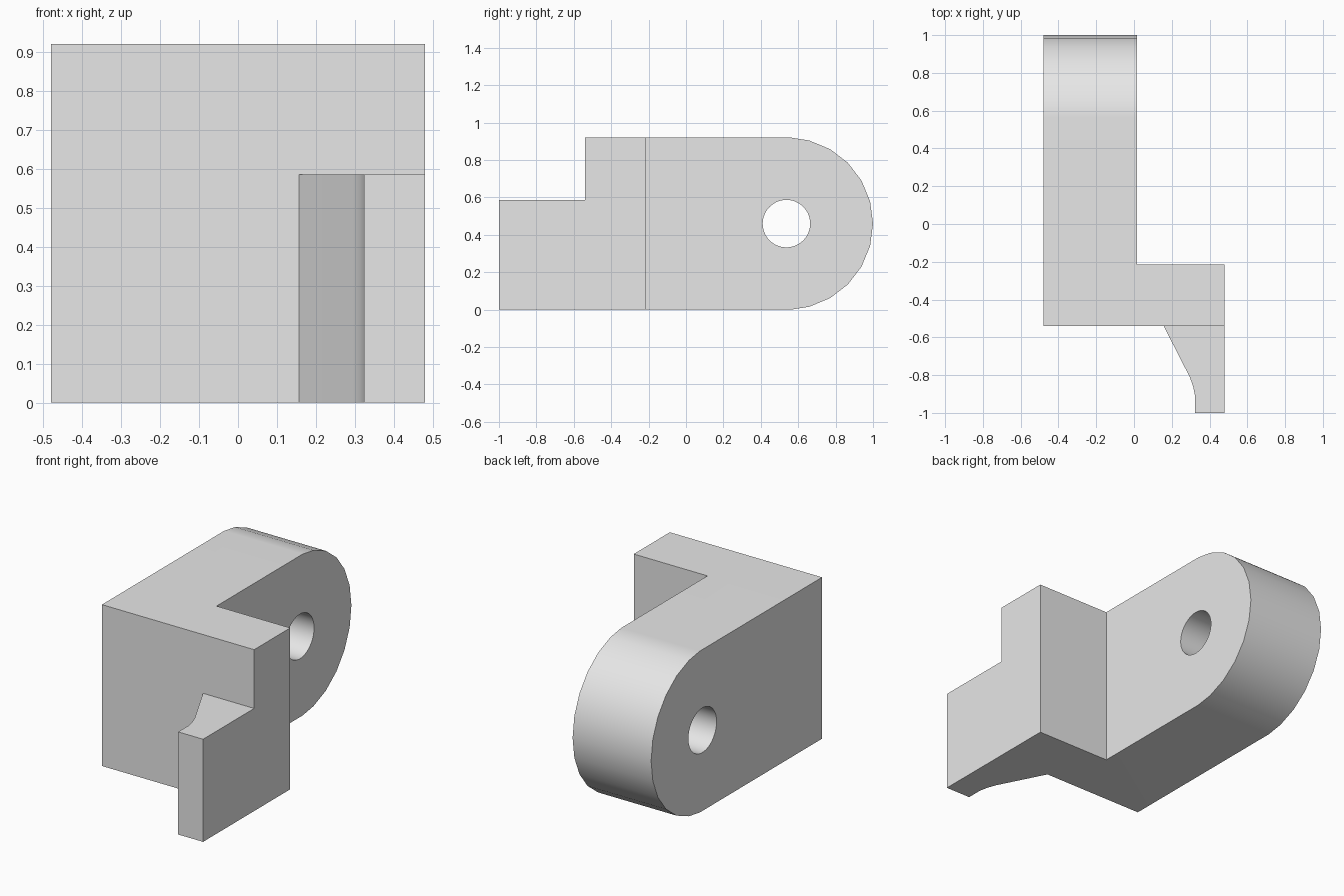
import bpy, bmesh
from math import sin, cos, pi
from mathutils import Vector

cube = bpy.data.objects.get("Cube")
if cube:
    bpy.data.objects.remove(cube, do_unlink=True)


def prism(name, outline, place, sweep):
    """Extrude a closed 2D outline; place maps its points into space."""
    bm = bmesh.new()
    face = bm.faces.new([bm.verts.new(place(a, b)) for a, b in outline])
    new = bmesh.ops.extrude_face_region(bm, geom=[face])["geom"]
    moved = [v for v in new if isinstance(v, bmesh.types.BMVert)]
    bmesh.ops.translate(bm, verts=moved, vec=Vector(sweep))
    bmesh.ops.recalc_face_normals(bm, faces=bm.faces)
    mesh = bpy.data.meshes.new(name)
    bm.to_mesh(mesh)
    bm.free()
    obj = bpy.data.objects.new(name, mesh)
    bpy.context.collection.objects.link(obj)
    return obj


def cut(target, cutter, operation):
    """Apply a boolean and remove the cutter."""
    mod = target.modifiers.new(operation.title(), "BOOLEAN")
    mod.operation, mod.solver, mod.object = operation, "EXACT", cutter
    bpy.ops.object.modifier_apply(modifier=mod.name)
    bpy.data.objects.remove(cutter, do_unlink=True)


def arc(cy, cz, r, start, end, steps):
    angles = [start + (end - start) * i / steps for i in range(steps + 1)]
    return [(cy + r * cos(a), cz + r * sin(a)) for a in angles]


# Plan outline: long arm, side step and tapered front fin
left, right, arm, front, step = -0.48, 0.48, 0.015, -0.54, -0.215
plan = [(left, 1.2), (left, front), (0.157, front), (0.295, -0.81),
        (0.313, -0.86), (0.323, -0.91), (0.323, -1.0), (right, -1.0),
        (right, step), (arm, step), (arm, 1.2)]
bracket = prism("bracket", plan, lambda x, y: (x, y, -0.2), (0, 0, 1.4))
bpy.context.view_layer.objects.active = bracket
bracket.select_set(True)

# Side outline: low fin, full height block and rounded lug end
height, fin_height, radius = 0.92, 0.585, 0.46
end_y = 1.0 - radius
rounded = arc(end_y, radius, radius, pi / 2, -pi / 2, 12)
rounded[0] = (end_y + 0.02, height)
rounded[-1] = (end_y + 0.02, 0)
side = [(-1.2, 0), (-1.2, fin_height), (front, fin_height), (front, height)] + rounded
across = lambda y, z: (-1, y, z)
cut(bracket, prism("side_cutter", side, across, (2, 0, 0)), "INTERSECT")

# Pin hole through the lug
hole = arc(0.537, radius, 0.127, 0, 2 * pi, 48)[:-1]
cut(bracket, prism("hole_cutter", hole, across, (2, 0, 0)), "DIFFERENCE")

# Plain grey material
grey = bpy.data.materials.new("plain grey")
grey.use_nodes = True
color = (0.8, 0.8, 0.8, 1)
grey.diffuse_color = color
grey.node_tree.nodes["Principled BSDF"].inputs["Base Color"].default_value = color
bracket.data.materials.clear()
bracket.data.materials.append(grey)

# Smooth curves, crisp corners, flat large faces
bpy.ops.object.shade_smooth_by_angle(angle=pi / 6)
weighted = bracket.modifiers.new("Flat faces", "WEIGHTED_NORMAL")
weighted.keep_sharp = True
